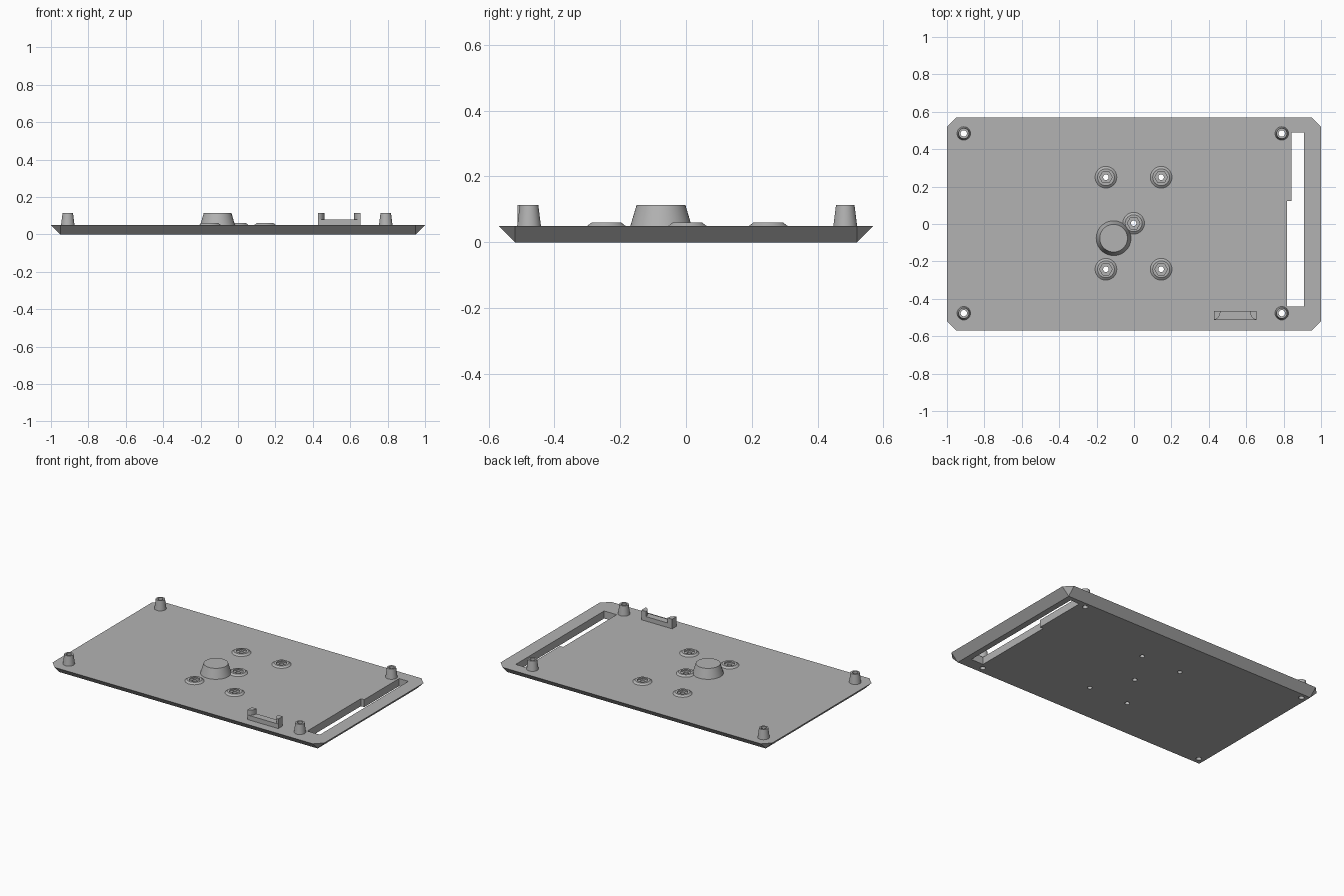
import bpy, bmesh, math
from mathutils import Vector

cube = bpy.data.objects.get("Cube")
if cube:
    bpy.data.objects.remove(cube)

grey = bpy.data.materials.new("plain grey")
grey.use_nodes = True
colour = (0.45, 0.45, 0.45, 1)
grey.diffuse_color = colour
grey.node_tree.nodes["Principled BSDF"].inputs["Base Color"].default_value = colour

TOP = 0.05
TALL = 0.114


def add_object(name, bm, smooth=False):
    bmesh.ops.recalc_face_normals(bm, faces=bm.faces)
    mesh = bpy.data.meshes.new(name)
    bm.to_mesh(mesh)
    bm.free()
    mesh.materials.append(grey)
    ob = bpy.data.objects.new(name, mesh)
    bpy.context.collection.objects.link(ob)
    if smooth:
        bpy.ops.object.select_all(action='DESELECT')
        ob.select_set(True)
        bpy.context.view_layer.objects.active = ob
        bpy.ops.object.shade_smooth_by_angle(angle=math.radians(30))
    return ob


def prism(bm, outline, z0, z1):
    face = bm.faces.new([bm.verts.new((x, y, z0)) for x, y in outline])
    out = bmesh.ops.extrude_face_region(bm, geom=[face])
    verts = [g for g in out["geom"] if isinstance(g, bmesh.types.BMVert)]
    bmesh.ops.translate(bm, verts=verts, vec=(0, 0, z1 - z0))


def ring_part(name, x, y, rings, closed):
    """Sweep (sides, radius, z) rings into a surface; closed joins last to first."""
    bm = bmesh.new()
    loops = []
    for sides, r, z in rings:
        # every ring has 48 points; a hexagonal one follows the polygon's edges
        loop = []
        for i in range(48):
            a = math.tau * i / 48
            rad = r
            if sides == 6:
                step = math.tau / 6
                rad = r * math.cos(step / 2) / math.cos(a % step - step / 2)
            loop.append(bm.verts.new((x + rad * math.cos(a), y + rad * math.sin(a), z)))
        loops.append(loop)
    pairs = list(zip(loops, loops[1:]))
    if closed:
        pairs.append((loops[-1], loops[0]))
    else:
        bm.faces.new(loops[0])
        bm.faces.new(loops[-1])
    for a, b in pairs:
        for i in range(48):
            j = (i + 1) % 48
            bm.faces.new((a[i], a[j], b[j], b[i]))
    return add_object(name, bm, True)


# Base plate: clipped corners on top, tapering to a plain rectangle below
W, D, C = 1.0, 0.57, 0.05
bm = bmesh.new()
for sx in (-1, 1):
    for sy in (-1, 1):
        for x, y, z in ((W - C, D, TOP), (W, D - C, TOP), (W - C, D - C, 0)):
            bm.verts.new((sx * x, sy * y, z))
bmesh.ops.convex_hull(bm, input=bm.verts)
bmesh.ops.dissolve_limit(bm, angle_limit=0.01, verts=bm.verts, edges=bm.edges)
plate = add_object("base_plate", bm)

posts = [(x, y) for x in (-0.91, 0.79) for y in (-0.477, 0.484)]
bosses = [(x, y) for x in (-0.15, 0.145) for y in (-0.242, 0.25)] + [(-0.002, 0.004)]

# Cutter for the stepped slot and the screw holes
bm = bmesh.new()
prism(bm, [(0.818, -0.44), (0.91, -0.44), (0.91, 0.49), (0.842, 0.49),
           (0.842, 0.123), (0.818, 0.123)], -0.1, 0.2)
for points, radius in ((posts, 0.017), (bosses, 0.015)):
    for x, y in points:
        prism(bm, [(x + radius * math.cos(math.tau * i / 48),
                    y + radius * math.sin(math.tau * i / 48)) for i in range(48)], -0.1, 0.2)
cutter = add_object("hole_cutter", bm)
cutter.hide_render = True
cutter.hide_viewport = True
cut = plate.modifiers.new("holes", 'BOOLEAN')
cut.operation = 'DIFFERENCE'
cut.solver = 'EXACT'
cut.object = cutter

# Hollow corner posts
for x, y in posts:
    ring_part("corner_post", x, y, [(48, 0.036, TOP), (48, 0.028, TALL),
                                    (48, 0.017, TALL), (48, 0.017, TOP)], True)

# Low screw bosses with a hexagonal recess
for x, y in bosses:
    ring_part("screw_boss", x, y, [(48, 0.058, TOP), (48, 0.045, 0.06), (6, 0.034, 0.06),
                                   (6, 0.034, TOP + 0.001), (48, 0.015, TOP + 0.001),
                                   (48, 0.015, TOP)], True)

# Solid tapered knob
ring_part("tapered_knob", -0.109, -0.076, [(48, 0.093, TOP), (48, 0.074, TALL)], False)

# Cable rest: low bar with a quarter-round peg at each end
x0, x1, y0, y1 = 0.428, 0.655, -0.512, -0.466
bm = bmesh.new()
prism(bm, [(x0, y0), (x1, y0), (x1, y1), (x0, y1)], TOP, 0.08)
add_object("rest_bar", bm)
for x, s in ((x0, 1), (x1, -1)):
    bm = bmesh.new()
    arc = [(x + s * 0.034 * math.cos(math.pi / 2 * i / 10),
            y1 - 0.046 * math.sin(math.pi / 2 * i / 10)) for i in range(11)]
    prism(bm, [(x, y1)] + arc, 0.08, TALL)
    add_object("rest_peg", bm, True)
